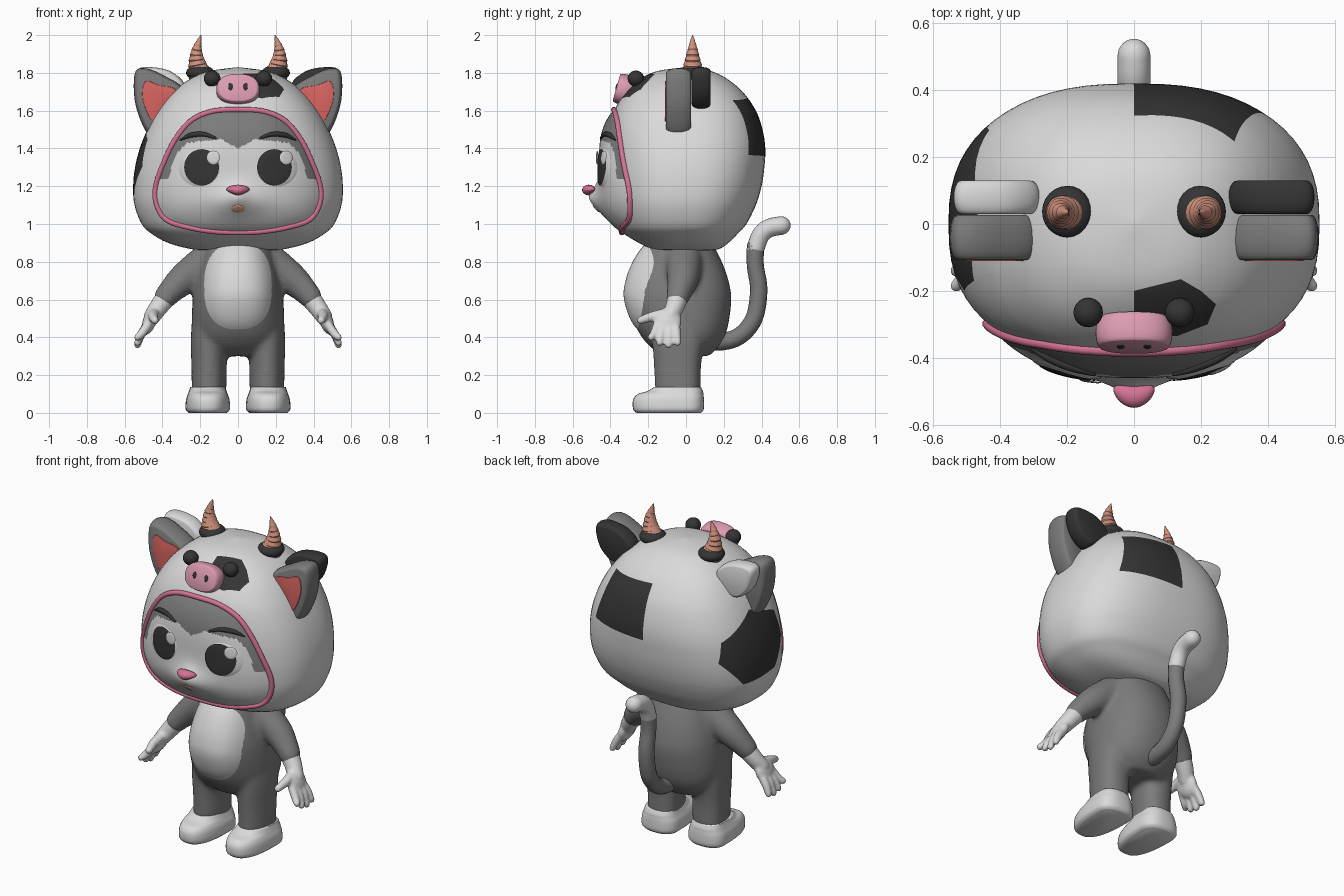
import bpy, bmesh, math
from mathutils import Vector, Matrix

if "Cube" in bpy.data.objects:
    bpy.data.objects.remove(bpy.data.objects["Cube"])


def colour(name, rgb):
    m = bpy.data.materials.new(name)
    m.diffuse_color = (*rgb, 1)
    m.use_nodes = True
    m.node_tree.nodes["Principled BSDF"].inputs["Base Color"].default_value = m.diffuse_color
    return m


WHITE = colour("soft white", (0.70, 0.70, 0.70))
GREY = colour("fur grey", (0.20, 0.20, 0.20))
DARK = colour("charcoal", (0.035, 0.035, 0.035))
ROSE = colour("rose trim", (0.66, 0.17, 0.30))
PINK = colour("snout pink", (0.72, 0.33, 0.44))
HORN = colour("horn tan", (0.62, 0.28, 0.20))
RED = colour("inner ear red", (0.70, 0.13, 0.12))
PEACH = colour("tongue peach", (0.75, 0.40, 0.28))


def spline(pts, sub, closed=False):
    """Catmull-Rom through tuples of any size."""
    n, out = len(pts), []
    get = (lambda i: pts[i % n]) if closed else (lambda i: pts[max(0, min(n - 1, i))])
    for i in range(n if closed else n - 1):
        for k in range(sub):
            t = k / sub
            out.append(tuple(0.5 * (2 * b + (c - a) * t + (2 * a - 5 * b + 4 * c - d) * t * t
                                    + (3 * b - a - 3 * c + d) * t ** 3)
                             for a, b, c, d in zip(get(i - 1), get(i), get(i + 1), get(i + 2))))
    return out if closed else out + [tuple(pts[-1])]


def skin(bm, rings, closed=False, caps=(True, True)):
    vs = [[bm.verts.new(p) for p in r] for r in rings]
    for a, b in zip(vs, vs[1:] + (vs[:1] if closed else [])):
        for j in range(len(a)):
            k = (j + 1) % len(a)
            bm.faces.new((a[j], a[k], b[k], b[j]))
    if not closed:
        for ring, cap in zip((vs[0], vs[-1]), caps):
            if cap:
                bm.faces.new(ring)


def finish(name, bm, mats, mirror=False, voxel=0, smooth=8, angle=50, recalc=True):
    if recalc:
        bmesh.ops.recalc_face_normals(bm, faces=bm.faces[:])
    me = bpy.data.meshes.new(name)
    bm.to_mesh(me)
    bm.free()
    for m in mats:
        me.materials.append(m)
    me.shade_smooth()
    me.set_sharp_from_angle(angle=math.radians(angle))
    ob = bpy.data.objects.new(name, me)
    bpy.context.collection.objects.link(ob)
    if mirror:
        ob.modifiers.new("mirror", 'MIRROR').use_mirror_merge = False
    if voxel:
        r = ob.modifiers.new("blend", 'REMESH')
        r.mode, r.voxel_size, r.use_smooth_shade = 'VOXEL', voxel, True
        s = ob.modifiers.new("soften", 'SMOOTH')
        s.factor, s.iterations = 0.5, smooth
    return ob


def power(c, n):
    return math.copysign(abs(c) ** (2 / n), c)


def loft(bm, rows, sub=4, n=2.5, cx=0, segs=64):
    """Rows are (z, half width, front y, back y)."""
    rings = []
    for z, w, yf, yb in spline(rows, sub):
        mid, fr, bk = (0, -yf, yb) if yf < 0 < yb else ((yf + yb) / 2,) + ((yb - yf) / 2,) * 2
        ring = []
        for i in range(segs):
            a = 2 * math.pi * i / segs
            s = power(math.sin(a), n)
            ring.append((cx + w * power(math.cos(a), n), mid + s * (bk if s > 0 else fr), z))
        rings.append(ring)
    skin(bm, rings)


def front_of(rows, n=2.5):
    """Front surface y of a loft at (x, z)."""
    dense = spline(rows, 8)

    def surf(x, z):
        for a, b in zip(dense, dense[1:]):
            if z <= b[0]:
                break
        t = max(0, min(1, (z - a[0]) / (b[0] - a[0])))
        w, yf = a[1] + (b[1] - a[1]) * t, a[2] + (b[2] - a[2]) * t
        return yf * max(0, 1 - min(1, abs(x) / w) ** n) ** (1 / n)
    return surf


def tube(bm, pts, ref=(0, 1, 0), sub=5, closed=False, segs=16):
    """Swept round tube through (x, y, z, radius) with domed ends."""
    pts = spline(pts, sub, closed)
    P = [Vector(p[:3]) for p in pts]
    n, rings = len(P), []
    for i in range(n):
        a, b = (P[i - 1], P[(i + 1) % n]) if closed else (P[max(0, i - 1)], P[min(n - 1, i + 1)])
        t = (b - a).normalized()
        u = (Vector(ref) - t * t.dot(Vector(ref))).normalized()
        v, r = t.cross(u), pts[i][3]
        steps = [(0, 1)]
        if not closed and i in (0, n - 1):
            arc = [(math.sin(q), math.cos(q)) for q in (0, 0.4, 0.8, 1.15, 1.45)]
            steps = [(-s, c) for s, c in arc[::-1]] if i == 0 else arc
        for s, c in steps:
            rings.append([P[i] + t * r * s + (u * math.cos(q) + v * math.sin(q)) * r * c
                          for q in (2 * math.pi * k / segs for k in range(segs))])
    skin(bm, rings, closed)


def ball(bm, co, scale, rot=None):
    m = Matrix.Translation(co) @ (rot or Matrix()) @ Matrix.Diagonal((*scale, 1))
    bmesh.ops.create_uvsphere(bm, u_segments=24, v_segments=16, radius=1, matrix=m)


def oval(cx, cz, rx, rz, n=2, k=48):
    return [(cx + rx * power(math.cos(2 * math.pi * i / k), n),
             cz + rz * power(math.sin(2 * math.pi * i / k), n)) for i in range(k)]


def patch(name, outline, c, surf, base, dome, mats, N=10, rule=None):
    """Skin-hugging disc on a front surface."""
    bm = bmesh.new()
    rings = []
    for i in range(N + 1):
        t = (i + 0.2) / (N + 0.2)
        xz = [(c[0] + (x - c[0]) * t, c[1] + (z - c[1]) * t) for x, z in outline]
        rings.append([(x, surf(x, z) - base - dome * (1 - t ** 6), z) for x, z in xz])
    skin(bm, rings, caps=(True, False))
    bm.normal_update()
    if sum(f.normal.y for f in bm.faces) > 0:
        bmesh.ops.reverse_faces(bm, faces=bm.faces[:])
    if rule:
        for f in bm.faces:
            p = f.calc_center_median()
            f.material_index = rule(p.x, p.z)
    return finish(name, bm, mats, recalc=False)


def slab(bm, outline, yc, h, k):
    """Rounded slab with an outline in xz."""
    cx, cz = (sum(p[i] for p in outline) / len(outline) for i in (0, 1))
    rings = []
    for i in range(11):
        a = math.pi * (i / 10 - 0.5)
        s = 1 - k * (1 - math.cos(a))
        rings.append([(cx + (p[0] - cx) * s, yc + h * math.sin(a), cz + (p[1] - cz) * s) for p in outline])
    skin(bm, rings)


# Hood with three dark spots cut into its surface
HOOD = [(0.855, 0.10, -0.05, 0.08), (0.866, 0.24, -0.17, 0.17), (0.90, 0.37, -0.25, 0.225),
        (0.95, 0.46, -0.33, 0.275), (1.0, 0.51, -0.37, 0.32), (1.1, 0.548, -0.40, 0.37),
        (1.2, 0.555, -0.41, 0.40), (1.3, 0.545, -0.413, 0.415), (1.4, 0.52, -0.413, 0.42),
        (1.5, 0.48, -0.405, 0.405), (1.6, 0.425, -0.38, 0.37), (1.7, 0.345, -0.32, 0.30),
        (1.77, 0.25, -0.24, 0.215), (1.81, 0.15, -0.15, 0.13), (1.83, 0.004, -0.004, 0.004)]
SPOTS = [  # two plane axes, depth axis, depth sign, depth limit, convex outline
    (0, 1, 2, 1, 1.5, [(0, -.2), (.14, -.165), (.2, -.2), (.245, -.24), (.22, -.3), (.13, -.335), (0, -.34)]),
    (0, 2, 1, 1, 0.0, [(0, 1.67), (.30, 1.655), (.385, 1.365), (0, 1.355)]),
    (1, 2, 0, -1, 0.1, [(.05, 1.53), (.28, 1.40), (.30, 1.28), (.18, 1.13), (-.08, 1.15), (-.20, 1.30), (-.17, 1.45)])]
bm = bmesh.new()
loft(bm, HOOD)
for i, j, d, sign, lim, poly in SPOTS:
    edges = list(zip(poly, poly[1:] + poly[:1]))
    mid = [sum(p[q] for p in poly) / len(poly) for q in (0, 1)]

    def near(f, pad=0.08):
        c = f.calc_center_median()
        return c[d] * sign > lim and all(min(p[q] for p in poly) - pad < c[ax] < max(p[q] for p in poly) + pad
                                         for q, ax in ((0, i), (1, j)))
    for a, b in edges:
        co, no = Vector((0, 0, 0)), Vector((0, 0, 0))
        co[i], co[j], no[i], no[j] = a[0], a[1], b[1] - a[1], a[0] - b[0]
        fs = [f for f in bm.faces if near(f)]
        geom = fs + list({e for f in fs for e in f.edges}) + list({v for f in fs for v in f.verts})
        bmesh.ops.bisect_plane(bm, geom=geom, plane_co=co, plane_no=no.normalized(), dist=1e-5)

    def side(a, b, x, y):
        return (b[0] - a[0]) * (y - a[1]) - (b[1] - a[1]) * (x - a[0])
    for f in bm.faces:
        c = f.calc_center_median()
        if c[d] * sign > lim and all(side(a, b, c[i], c[j]) * side(a, b, *mid) > 0 for a, b in edges):
            f.material_index = 1
finish("hood", bm, [WHITE, DARK])

# Face opening, trim and face
half = [(.14, 1.595), (.25, 1.545), (.33, 1.45), (.39, 1.33), (.435, 1.2), (.43, 1.1), (.375, 1.02), (.25, .98), (.12, .96)]
RIM = spline([(0, 1.605)] + half + [(0, .955)] + [(-x, z) for x, z in half[::-1]], 7, True)
CZ = 1.27
POLAR = [(math.atan2(z - CZ, x), math.hypot(x, z - CZ)) for x, z in RIM]
hood_y = front_of(HOOD)


def face_y(x, z):
    a = math.atan2(z - CZ, x)
    t = min(1, math.hypot(x, z - CZ) / min(POLAR, key=lambda p: 1 - math.cos(p[0] - a))[1])
    muzzle = 0.045 * math.exp(-(x / .13) ** 2 - ((z - 1.12) / .085) ** 2)
    muzzle += 0.02 * math.exp(-(x / .05) ** 2 - ((z - 1.15) / .05) ** 2)
    return hood_y(x, z) - 0.002 - 0.045 * (1 - t ** 4) - muzzle * (1 - t ** 6)


MASK = [(0, 1.40), (.09, 1.45), (.27, 1.43), (.33, 1.37), (.37, 1.24), (.5, 1.22)]


def mask(x, z):
    for a, b in zip(MASK, MASK[1:]):
        if a[0] <= abs(x) <= b[0]:
            return int(z > a[1] + (b[1] - a[1]) * (abs(x) - a[0]) / (b[0] - a[0]))
    return 0


patch("face", RIM, (0, CZ), face_y, 0, 0, [WHITE, GREY], 44, mask)
bm = bmesh.new()
tube(bm, [(x, hood_y(x, z) - .004, z, .015) for x, z in RIM], sub=1, closed=True, segs=10)
finish("hood_trim", bm, [ROSE])

# Eyes, brows, nose and mouth
for s, side_name in ((-1, "left"), (1, "right")):
    for part, x, z, rx, rz, base, mat in (("eye_white", .205 * s, 1.298, .112, .102, -.001, WHITE),
                                          ("iris", .193 * s, 1.30, .092, .096, .010, DARK),
                                          ("eye_glint", .193 * s + .063, 1.352, .034, .036, .016, WHITE)):
        patch(f"{side_name}_{part}", oval(x, z, rx, rz), (x, z), face_y, base, .011 if part == "eye_white" else .004, [mat])
bm = bmesh.new()
tube(bm, [(x, face_y(x, z) - .003, z, r) for x, z, r in
          ((.12, 1.455, .006), (.18, 1.475, .012), (.25, 1.47, .013), (.305, 1.445, .004))])
finish("brows", bm, [DARK], mirror=True)
bm = bmesh.new()
ball(bm, (0, -.515, 1.18), (.062, .035, .028))
for v in bm.verts:
    if v.co.z < 1.18:
        v.co.x *= 1 - (1.18 - v.co.z) * 16
    v.co.y += v.co.x ** 2 * 5
finish("nose", bm, [ROSE])
patch("mouth", oval(0, 1.08, .036, .02), (0, 1.08), face_y, .001, .006, [PEACH])

# Pig snout, nostrils and knob eyes on the hood
tilt = Matrix.Translation((0, -.325, 1.71)) @ Matrix.Rotation(math.radians(-16), 4, 'X')
bm = bmesh.new()
slab(bm, oval(0, 0, .115, .082, 2.4), 0, .045, .14)
bm.transform(tilt)
finish("snout", bm, [PINK])
bm = bmesh.new()
ball(bm, tilt @ Vector((.04, -.043, .005)), (.012, .007, .021), Matrix.Rotation(math.radians(-16), 4, 'X'))
finish("nostrils", bm, [DARK], mirror=True)
bm = bmesh.new()
ball(bm, (.137, -.265, 1.77), (.044, .044, .042))
finish("knob_eyes", bm, [DARK], mirror=True)

# Ears
EAR = spline([(.28, 1.70), (.40, 1.79), (.50, 1.825), (.548, 1.79), (.54, 1.62), (.46, 1.46), (.36, 1.55)], 5, True)
INNER = spline([(.33, 1.71), (.42, 1.735), (.49, 1.755), (.505, 1.66), (.445, 1.535), (.385, 1.62)], 4, True)
FLOP = spline([(.28, 1.72), (.36, 1.81), (.50, 1.83), (.54, 1.79), (.50, 1.67), (.40, 1.61)], 5, True)
for nm, out, yc, h, k, mat in (("ears", EAR, -.04, .067, .18, GREY), ("inner_ears", INNER, -.107, .004, .03, RED)):
    bm = bmesh.new()
    slab(bm, out, yc, h, k)
    finish(nm, bm, [mat], mirror=True)
for nm, s, mat in (("left_flop_ear", -1, WHITE), ("right_flop_ear", 1, DARK)):
    bm = bmesh.new()
    slab(bm, [(x * s, z) for x, z in FLOP], .08, .05, .2)
    finish(nm, bm, [mat])

# Ridged horns on dark cuffs
bm = bmesh.new()
ball(bm, (.2, .037, 1.80), (.075, .077, .042))
finish("horn_cuffs", bm, [DARK], mirror=True)
bm = bmesh.new()
pts = []
for i in range(8):
    for t, f in ((i / 8, 1.08), ((i + .85) / 8, .98)):
        pts.append((.2 + .022 * math.sin(math.pi * t) - .004 * t, .035, 1.79 + .21 * t, .058 * (1 - t) ** .85 * f + .001))
tube(bm, pts + [(.196, .035, 1.998, .002)], sub=1, segs=20)
finish("horns", bm, [HORN], mirror=True, angle=25)

# Body with legs and sleeves blended together
TORSO = [(.30, .15, -.12, .12), (.36, .215, -.20, .18), (.45, .243, -.262, .22), (.60, .24, -.31, .24),
         (.70, .225, -.302, .225), (.80, .20, -.265, .19), (.92, .17, -.2, .13)]
bm = bmesh.new()
loft(bm, TORSO, n=2.2)
for s in (-1, 1):
    loft(bm, [(.11, .092, -.165, .078), (.25, .094, -.17, .08), (.38, .098, -.18, .10), (.5, .09, -.18, .12)],
         n=2.1, cx=.153 * s, segs=32)
    tube(bm, [(.15 * s, -.01, .81, .10), (.28 * s, -.015, .715, .086), (.36 * s, -.035, .64, .068), (.385 * s, -.045, .61, .062)])
finish("body", bm, [GREY], voxel=.014, smooth=8)
patch("belly", oval(0, .67, .185, .235, 2.5), (0, .67), front_of(TORSO, 2.2), -.004, .022, [WHITE], 14)

# Hands
bm = bmesh.new()
tube(bm, [(.375, -.04, .62, .056), (.42, -.06, .56, .05), (.455, -.085, .51, .045)])
ball(bm, (.468, -.098, .485), (.036, .074, .075), Matrix.Rotation(math.radians(-20), 4, 'Y'))
for y0, y1, z1 in ((-.15, -.185, .40), (-.12, -.14, .372), (-.085, -.092, .36), (-.055, -.045, .372)):
    tube(bm, [(.475, y0, .47, .024), (.51, (y0 + y1) / 2, .42, .023), (.532, y1, z1, .019)])
tube(bm, [(.445, -.11, .525, .03), (.45, -.18, .51, .026), (.44, -.24, .49, .021)], ref=(1, 0, 0))
finish("hands", bm, [WHITE], mirror=True, voxel=.008, smooth=5)

# Feet
bm = bmesh.new()
loft(bm, [(0, .10, -.262, .08), (.02, .117, -.28, .094), (.07, .115, -.28, .095), (.10, .105, -.255, .092),
          (.115, .10, -.205, .09), (.137, .093, -.17, .08)], cx=.16, segs=40)
finish("feet", bm, [WHITE], mirror=True, angle=70)

# Tail with a pale tip
TAIL = [(0, .08, .39, .045), (0, .17, .375, .046), (0, .28, .405, .046), (0, .36, .50, .046),
        (0, .385, .65, .046), (0, .367, .78, .045), (0, .368, .88, .046)]
TIP = [(0, .368, .87, .047), (0, .395, .94, .048), (0, .44, .978, .049), (0, .505, .992, .049)]
for nm, path, mat in (("tail", TAIL, GREY), ("tail_tip", TIP, WHITE)):
    bm = bmesh.new()
    tube(bm, path, ref=(1, 0, 0))
    finish(nm, bm, [mat])
